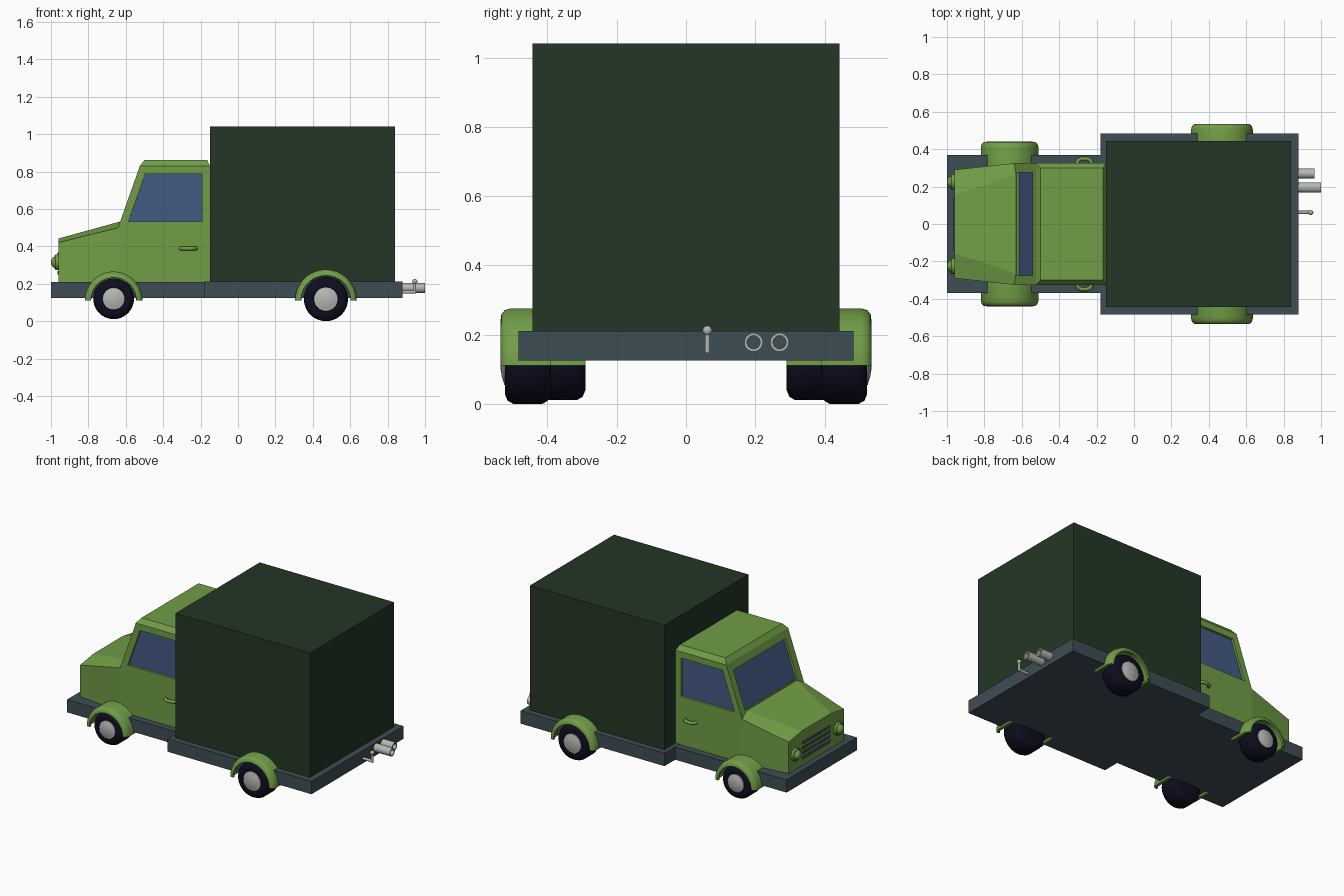
import bpy, bmesh, math
from mathutils import Vector

if "Cube" in bpy.data.objects:
    bpy.data.objects.remove(bpy.data.objects["Cube"])


def material(name, rgb):
    m = bpy.data.materials.new(name)
    m.diffuse_color = (*rgb, 1)
    m.use_nodes = True
    m.node_tree.nodes["Principled BSDF"].inputs["Base Color"].default_value = m.diffuse_color
    return m


GREEN = material("leaf green", (0.165, 0.34, 0.062))
DARK = material("dark green", (0.017, 0.037, 0.018))
SLATE = material("slate grey", (0.048, 0.075, 0.09))
GLASS = material("window blue", (0.056, 0.1, 0.23))
TYRE = material("tyre black", (0.004, 0.004, 0.014))
METAL = material("light metal", (0.46, 0.48, 0.45))


def finish(name, bm, mats, smooth=False):
    me = bpy.data.meshes.new(name)
    bm.to_mesh(me)
    bm.free()
    ob = bpy.data.objects.new(name, me)
    bpy.context.collection.objects.link(ob)
    for m in mats:
        me.materials.append(m)
    if smooth:
        bpy.ops.object.select_all(action='DESELECT')
        ob.select_set(True)
        bpy.context.view_layer.objects.active = ob
        bpy.ops.object.shade_smooth_by_angle(angle=math.radians(40))
    return ob


def box(name, lo, hi, mat):
    bm = bmesh.new()
    bmesh.ops.create_cube(bm, size=1)
    for v in bm.verts:
        v.co = [l + (c + 0.5) * (h - l) for c, l, h in zip(v.co, lo, hi)]
    return finish(name, bm, [mat])


def lathe(name, profile, centre, axis, mat, closed=False, n=32, half=False):
    """Turn (position, radius) points about an axis along x or y."""
    bm = bmesh.new()
    a, b = centre
    rings = []
    for i in range(n + 1 if half else n):
        t = (math.pi if half else 2 * math.pi) * i / n
        c, s = math.cos(t), math.sin(t)
        rings.append([bm.verts.new((a + r * c, p, b + r * s) if axis == 'y'
                                   else (p, a + r * c, b + r * s)) for p, r in profile])
    k = len(profile)
    for i in range(n):
        r0, r1 = rings[i], rings[(i + 1) % len(rings)]
        for j in range(k if closed else k - 1):
            bm.faces.new((r0[j], r0[(j + 1) % k], r1[(j + 1) % k], r1[j]))
    if half:
        bm.faces.new(rings[0])
        bm.faces.new(rings[-1])
    bmesh.ops.remove_doubles(bm, verts=bm.verts, dist=1e-5)
    bmesh.ops.recalc_face_normals(bm, faces=bm.faces)
    return finish(name, bm, [mat], True)


def tube(name, points, radius, mat):
    cu = bpy.data.curves.new(name, 'CURVE')
    cu.dimensions = '3D'
    cu.bevel_depth = radius
    cu.bevel_resolution = 3
    cu.use_fill_caps = True
    sp = cu.splines.new('POLY')
    sp.points.add(len(points) - 1)
    for p, co in zip(sp.points, points):
        p.co = (*co, 1)
    cu.materials.append(mat)
    ob = bpy.data.objects.new(name, cu)
    bpy.context.collection.objects.link(ob)
    return ob


def bridge(left):
    """Loft between a row of points and its mirror image across y."""
    bm = bmesh.new()
    a = [bm.verts.new(p) for p in left]
    b = [bm.verts.new((p[0], -p[1], p[2])) for p in left]
    return bm, a, b


# Chassis and cargo box
box("front_chassis", (-1, -0.37, 0.125), (-0.17, 0.37, 0.21), SLATE)
box("rear_chassis", (-0.18, -0.483, 0.125), (0.88, 0.483, 0.211), SLATE)
box("cargo_box", (-0.15, -0.443, 0.205), (0.84, 0.443, 1.04), DARK)

# Cabin: side outline bridged across, windows inset and pushed in
bm, a, b = bridge([(-0.645, 0.325, 0.205), (-0.645, 0.325, 0.49), (-0.525, 0.325, 0.83),
                   (-0.5, 0.3, 0.862), (-0.165, 0.3, 0.862), (-0.15, 0.325, 0.83),
                   (-0.15, 0.325, 0.49), (-0.15, 0.325, 0.205)])
for i in range(8):
    j = (i + 1) % 8
    bm.faces.new((a[i], a[j], b[j], b[i]))
for r in (a, b):
    bm.faces.new((r[0], r[1], r[6], r[7]))
    bm.faces.new((r[2], r[3], r[4], r[5]))
side_a = bm.faces.new((a[1], a[2], a[5], a[6]))
side_b = bm.faces.new((b[1], b[2], b[5], b[6]))
bmesh.ops.recalc_face_normals(bm, faces=bm.faces)
bm.faces.ensure_lookup_table()
for f, w in ((side_a, 0.042), (side_b, 0.042), (bm.faces[1], 0.05)):
    bmesh.ops.inset_individual(bm, faces=[f], thickness=w, use_even_offset=True)
    bmesh.ops.inset_individual(bm, faces=[f], thickness=0.0003, depth=-0.015)
    f.material_index = 1
finish("cabin", bm, [GREEN, GLASS])

# Bonnet: tapered front with a raised middle
bm = bmesh.new()
front, back = [], []
for ring, pts in ((front, [(-0.96, 0.29, 0.205), (-0.96, 0.29, 0.42), (-0.96, 0.155, 0.442)]),
                  (back, [(-0.64, 0.325, 0.205), (-0.64, 0.325, 0.5), (-0.632, 0.265, 0.532)])):
    full = pts + [(x, -y, z) for x, y, z in reversed(pts)]
    ring += [bm.verts.new(p) for p in full]
for i in range(6):
    j = (i + 1) % 6
    bm.faces.new((front[i], front[j], back[j], back[i]))
bm.faces.new(front)
bm.faces.new(back)
bmesh.ops.recalc_face_normals(bm, faces=bm.faces)
finish("bonnet", bm, [GREEN])

# Grille slots
for i in range(4):
    z = 0.25 + i * 0.033
    box("grille_slot", (-0.964, -0.145, z), (-0.957, 0.145, z + 0.018), SLATE)

for s in (-1, 1):
    # Headlights
    lathe("headlight", [(-0.95, 0), (-0.95, 0.042), (-0.975, 0.042), (-0.98, 0.036),
                        (-0.978, 0.031), (-0.99, 0.026), (-0.998, 0.014), (-1.0, 0)],
          (s * 0.225, 0.315), 'x', GREEN, n=24)
    # Door handles
    tube("door_handle", [(-0.305, s * 0.32, 0.388), (-0.298, s * 0.34, 0.388),
                         (-0.28, s * 0.349, 0.388), (-0.25, s * 0.349, 0.388),
                         (-0.232, s * 0.34, 0.388), (-0.225, s * 0.32, 0.388)], 0.011, GREEN)
    # Wheels, hubs and fenders: x, z, tyre radius, tyre inner/outer y, fender inner/outer y, radius
    for tag, x, z, r, y0, y1, f0, f1, fr in (
            ("front", -0.665, 0.12, 0.109, 0.29, 0.425, 0.29, 0.44, 0.154),
            ("rear", 0.47, 0.118, 0.118, 0.39, 0.523, 0.39, 0.535, 0.165)):
        lathe(tag + "_tyre", [(s * y, q) for y, q in (
            (y0, 0), (y0, r - 0.03), (y0 + 0.008, r - 0.01), (y0 + 0.025, r), (y1 - 0.025, r),
            (y1 - 0.008, r - 0.009), (y1, r - 0.028), (y1, r * 0.56),
            (y1 - 0.01, r * 0.5), (y1 - 0.01, 0))], (x, z), 'y', TYRE, n=40)
        h = r * 0.54
        lathe(tag + "_hub", [(s * y, q) for y, q in (
            (y1 - 0.02, 0), (y1 - 0.02, h), (y1 + 0.002, h), (y1 + 0.004, h * 0.85),
            (y1 + 0.009, h * 0.6), (y1 + 0.012, h * 0.3), (y1 + 0.012, 0))], (x, z), 'y', METAL)
        lathe(tag + "_fender", [(s * y, q) for y, q in (
            (f0, fr - 0.018), (f0, fr), (f1 - 0.03, fr), (f1 - 0.012, fr - 0.005),
            (f1 - 0.002, fr - 0.016), (f1, fr - 0.032), (f1 - 0.012, fr - 0.034),
            (f1 - 0.02, fr - 0.02))], (x, 0.111), 'y', GREEN, closed=True, half=True)

# Exhaust pipes
for y, end in ((0.195, 1.0), (0.27, 0.965)):
    lathe("exhaust_pipe", [(0.87, 0.019), (0.87, 0.027), (end, 0.027), (end, 0.019)],
          (y, 0.178), 'x', METAL, closed=True, n=24)

# Tow hitch
tube("hitch_bar", [(0.87, 0.062, 0.156), (0.945, 0.062, 0.156)], 0.009, METAL)
tube("hitch_post", [(0.945, 0.062, 0.147), (0.945, 0.062, 0.215)], 0.008, METAL)
bm = bmesh.new()
bmesh.ops.create_uvsphere(bm, u_segments=16, v_segments=10, radius=0.014)
bmesh.ops.translate(bm, verts=bm.verts, vec=Vector((0.945, 0.062, 0.212)))
finish("hitch_ball", bm, [METAL], True)
